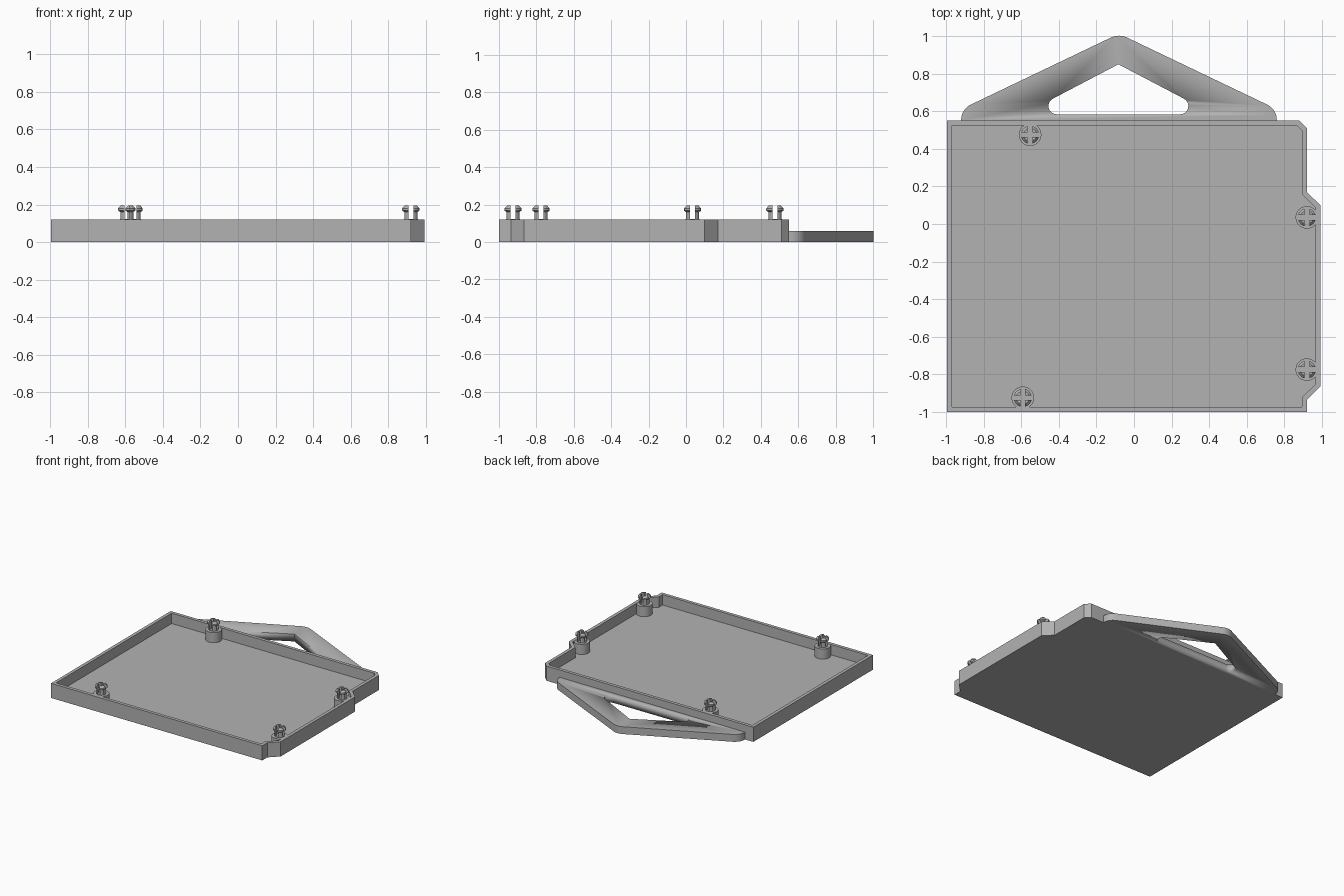
import bpy, bmesh
from math import sin, cos, pi, radians
from mathutils import Vector

if "Cube" in bpy.data.objects:
    bpy.data.objects.remove(bpy.data.objects["Cube"], do_unlink=True)

grey = bpy.data.materials.new("plastic grey")
grey.use_nodes = True
grey.diffuse_color = (0.45, 0.45, 0.45, 1)
grey.node_tree.nodes["Principled BSDF"].inputs["Base Color"].default_value = (0.45, 0.45, 0.45, 1)


def finish(name, bm, smooth=True):
    bmesh.ops.recalc_face_normals(bm, faces=bm.faces)
    mesh = bpy.data.meshes.new(name)
    bm.to_mesh(mesh)
    bm.free()
    ob = bpy.data.objects.new(name, mesh)
    bpy.context.collection.objects.link(ob)
    mesh.materials.append(grey)
    if smooth:
        bpy.ops.object.select_all(action='DESELECT')
        ob.select_set(True)
        bpy.context.view_layer.objects.active = ob
        bpy.ops.object.shade_smooth_by_angle(angle=radians(30))
    return ob


def prism(name, points, z0, z1, smooth=True):
    bm = bmesh.new()
    face = bm.faces.new([bm.verts.new((x, y, z0)) for x, y in points])
    top = bmesh.ops.extrude_face_region(bm, geom=[face])["geom"]
    moved = [v for v in top if isinstance(v, bmesh.types.BMVert)]
    bmesh.ops.translate(bm, vec=(0, 0, z1 - z0), verts=moved)
    return finish(name, bm, smooth)


def cut(target, cutter):
    mod = target.modifiers.new("cut", 'BOOLEAN')
    mod.operation, mod.solver, mod.object = 'DIFFERENCE', 'EXACT', cutter
    bpy.context.view_layer.objects.active = target
    bpy.ops.object.modifier_apply(modifier=mod.name)
    bpy.data.objects.remove(cutter, do_unlink=True)


def inset(points, d):
    """Offset a clockwise outline inwards by d with mitred corners."""
    result = []
    for i, p in enumerate(points):
        p = Vector(p)
        a = (p - Vector(points[i - 1])).normalized()
        b = (Vector(points[(i + 1) % len(points)]) - p).normalized()
        na, nb = Vector((a.y, -a.x)), Vector((b.y, -b.x))
        result.append(tuple(p + (na + nb) * d / (1 + na.dot(nb))))
    return result


def rounded(corners, steps=8):
    """Outline from (x, y, radius) corners, each filleted by an arc."""
    result = []
    for i, (x, y, r) in enumerate(corners):
        p = Vector((x, y))
        if r == 0:
            result.append((x, y))
            continue
        a = (Vector(corners[i - 1][:2]) - p).normalized()
        b = (Vector(corners[(i + 1) % len(corners)][:2]) - p).normalized()
        half = a.angle(b) / 2
        centre = p + (a + b).normalized() * r / sin(half)
        start = p + a * r / (sin(half) / cos(half)) - centre
        end = p + b * r / (sin(half) / cos(half)) - centre
        turn = start.angle(end)
        for k in range(steps + 1):
            t = k / steps
            v = (start * sin((1 - t) * turn) + end * sin(t * turn)) / sin(turn)
            result.append(tuple(centre + v))
    return result


# Tray: clipped outline, hollowed to leave a floor and a thin rim
outline = [(-0.995, -1), (-0.995, 0.55), (0.88, 0.55), (0.92, 0.51), (0.92, 0.17),
           (0.992, 0.10), (0.992, -0.865), (0.92, -0.935), (0.92, -1)]
tray = prism("tray", outline, 0, 0.12, False)
cut(tray, prism("tray_hollow", inset(outline, 0.027), 0.035, 0.2, False))

# Flat carrying handle with a rounded triangular grip hole
handle = prism("handle", rounded([(-0.92, 0.55, 0), (-0.92, 0.611, 0.09), (-0.08, 1.013, 0.1),
                                  (0.76, 0.611, 0.09), (0.76, 0.55, 0)]), 0, 0.06)
cut(handle, prism("grip_hole", rounded([(-0.59, 0.584, 0.044), (-0.083, 0.85, 0),
                                        (0.424, 0.584, 0.044)]), -0.1, 0.2))


def lathe(name, profile, x, y, sides=32):
    bm = bmesh.new()
    rings = [[bm.verts.new((x + r * cos(2 * pi * k / sides), y + r * sin(2 * pi * k / sides), z))
              for k in range(sides)] for r, z in profile]
    for low, high in zip(rings, rings[1:]):
        for k in range(sides):
            n = (k + 1) % sides
            bm.faces.new((low[k], low[n], high[n], high[k]))
    bm.faces.new(rings[0])
    bm.faces.new(rings[-1])
    return finish(name, bm)


# Standoffs, each topped with a cross-slotted snap pin
spots = {"back_right": (-0.553, 0.475), "back_left": (0.92, 0.035),
         "front_left": (0.92, -0.775), "front_right": (-0.592, -0.925)}
for spot, (x, y) in spots.items():
    lathe("standoff_" + spot, [(0.06, 0.03), (0.06, 0.118)], x, y)
    pin = lathe("snap_pin_" + spot, [(0.037, 0.11), (0.037, 0.16), (0.048, 0.168),
                                     (0.048, 0.18), (0.035, 0.195)], x, y)
    for w, d in ((0.013, 0.1), (0.1, 0.013)):
        slot = [(x - w, y - d), (x + w, y - d), (x + w, y + d), (x - w, y + d)]
        cut(pin, prism("pin_slot", slot, 0.122, 0.3, False))
